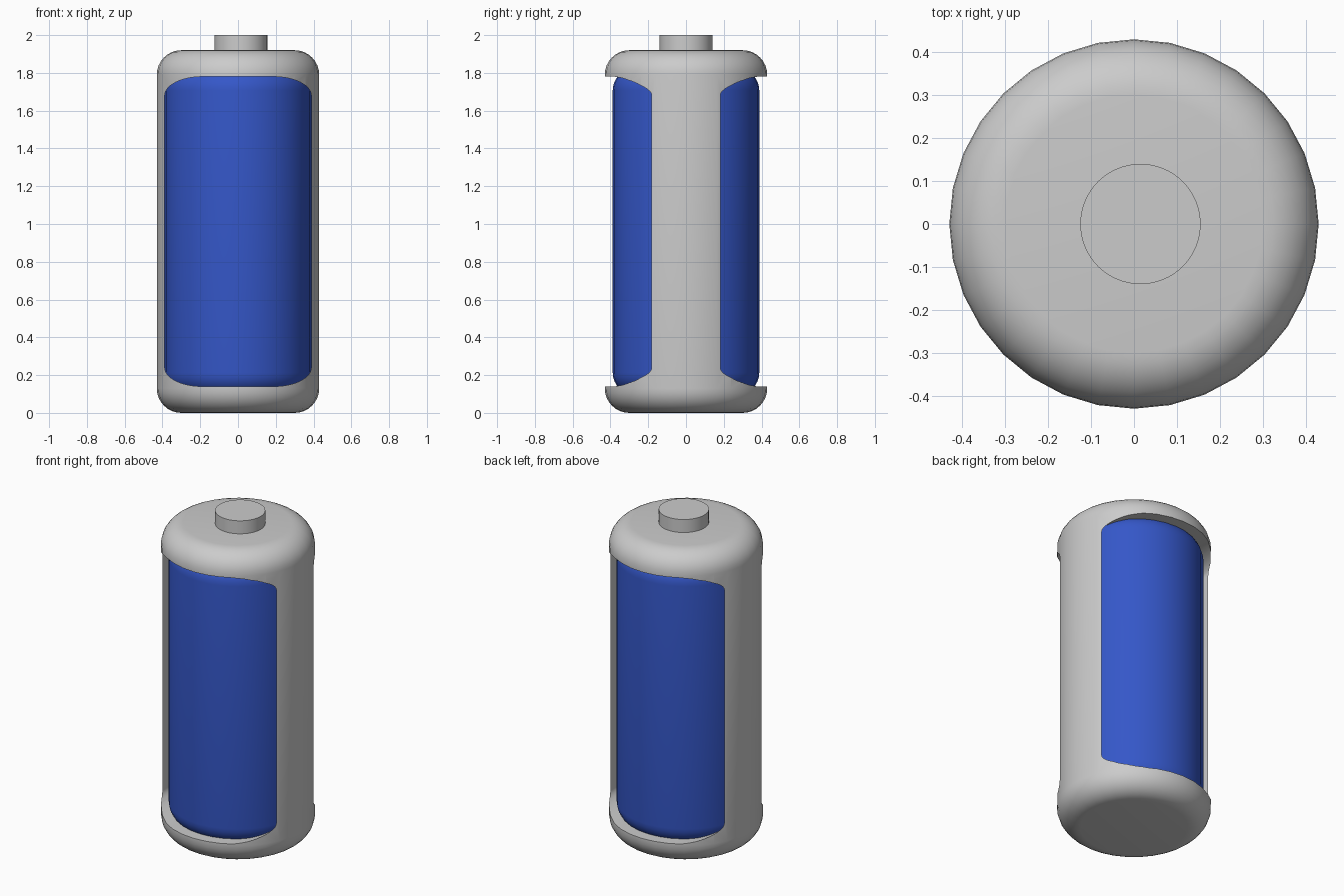
import bpy, bmesh, math

if "Cube" in bpy.data.objects:
    bpy.data.objects.remove(bpy.data.objects["Cube"])


def make_object(name, bm):
    bmesh.ops.recalc_face_normals(bm, faces=bm.faces)
    mesh = bpy.data.meshes.new(name)
    bm.to_mesh(mesh)
    bm.free()
    obj = bpy.data.objects.new(name, mesh)
    bpy.context.collection.objects.link(obj)
    return obj


def rounded_cylinder(name, radius, z0, z1, bevel, sides, x=0, steps=8):
    """Closed cylinder with rounded rims, built ring by ring."""
    profile = [(radius, z0), (radius, z1)]
    if bevel:
        arc = [math.pi / 2 * i / steps for i in range(steps + 1)]
        low = [(radius - bevel + bevel * math.sin(a), z0 + bevel - bevel * math.cos(a)) for a in arc]
        profile = low + [(r, z0 + z1 - z) for r, z in reversed(low)]
    bm = bmesh.new()
    rings = []
    for r, z in profile:
        rings.append([bm.verts.new((x + r * math.cos(2 * math.pi * i / sides),
                                    r * math.sin(2 * math.pi * i / sides), z))
                      for i in range(sides)])
    for a, b in zip(rings, rings[1:]):
        for i in range(sides):
            j = (i + 1) % sides
            bm.faces.new((a[i], a[j], b[j], b[i]))
    bm.faces.new(rings[0])
    bm.faces.new(rings[-1])
    return make_object(name, bm)


def window_cutter(half_x, half_z, a, b, mid_z, steps=14):
    """Prism along y with elliptical corners."""
    bm = bmesh.new()
    outline = []
    for quarter, (sx, sz) in enumerate([(1, 1), (-1, 1), (-1, -1), (1, -1)]):
        for i in range(steps + 1):
            t = math.pi / 2 * (quarter + i / steps)
            outline.append((sx * (half_x - a) + a * math.cos(t),
                            mid_z + sz * (half_z - b) + b * math.sin(t)))
    face = bm.faces.new([bm.verts.new((px, -1, pz)) for px, pz in outline])
    new = bmesh.ops.extrude_face_region(bm, geom=[face])["geom"]
    bmesh.ops.translate(bm, vec=(0, 2, 0),
                        verts=[g for g in new if isinstance(g, bmesh.types.BMVert)])
    return make_object("window_cutter", bm)


def smooth(obj, angle=35):
    bpy.ops.object.select_all(action='DESELECT')
    obj.select_set(True)
    bpy.context.view_layer.objects.active = obj
    bpy.ops.object.shade_smooth_by_angle(angle=math.radians(angle))


# Grey casing with front and back windows
casing = rounded_cylinder("casing", 0.43, 0, 1.92, 0.13, 32)
cutter = window_cutter(0.388, 0.82, 0.2, 0.1, 0.96)
cutter.hide_render = True
cutter.hide_set(True)
cut = casing.modifiers.new("windows", 'BOOLEAN')
cut.operation = 'DIFFERENCE'
cut.solver = 'EXACT'
cut.object = cutter

# Apply the cut so that the new edges get sharp shading
bpy.context.view_layer.update()
depsgraph = bpy.context.evaluated_depsgraph_get()
casing_mesh = bpy.data.meshes.new_from_object(casing.evaluated_get(depsgraph))
casing.modifiers.clear()
casing.data = casing_mesh
bpy.data.objects.remove(cutter)
smooth(casing)

# Blue inner cell
core = rounded_cylinder("inner_cell", 0.388, 0.096, 1.824, 0.117, 32)
blue = bpy.data.materials.new("blue")
blue.diffuse_color = (0.035, 0.095, 0.58, 1)
blue.use_nodes = True
blue.node_tree.nodes["Principled BSDF"].inputs["Base Color"].default_value = blue.diffuse_color
core.data.materials.append(blue)
smooth(core)

# Top terminal
terminal = rounded_cylinder("terminal", 0.14, 1.88, 2.0, 0, 64, x=0.015)
smooth(terminal)
